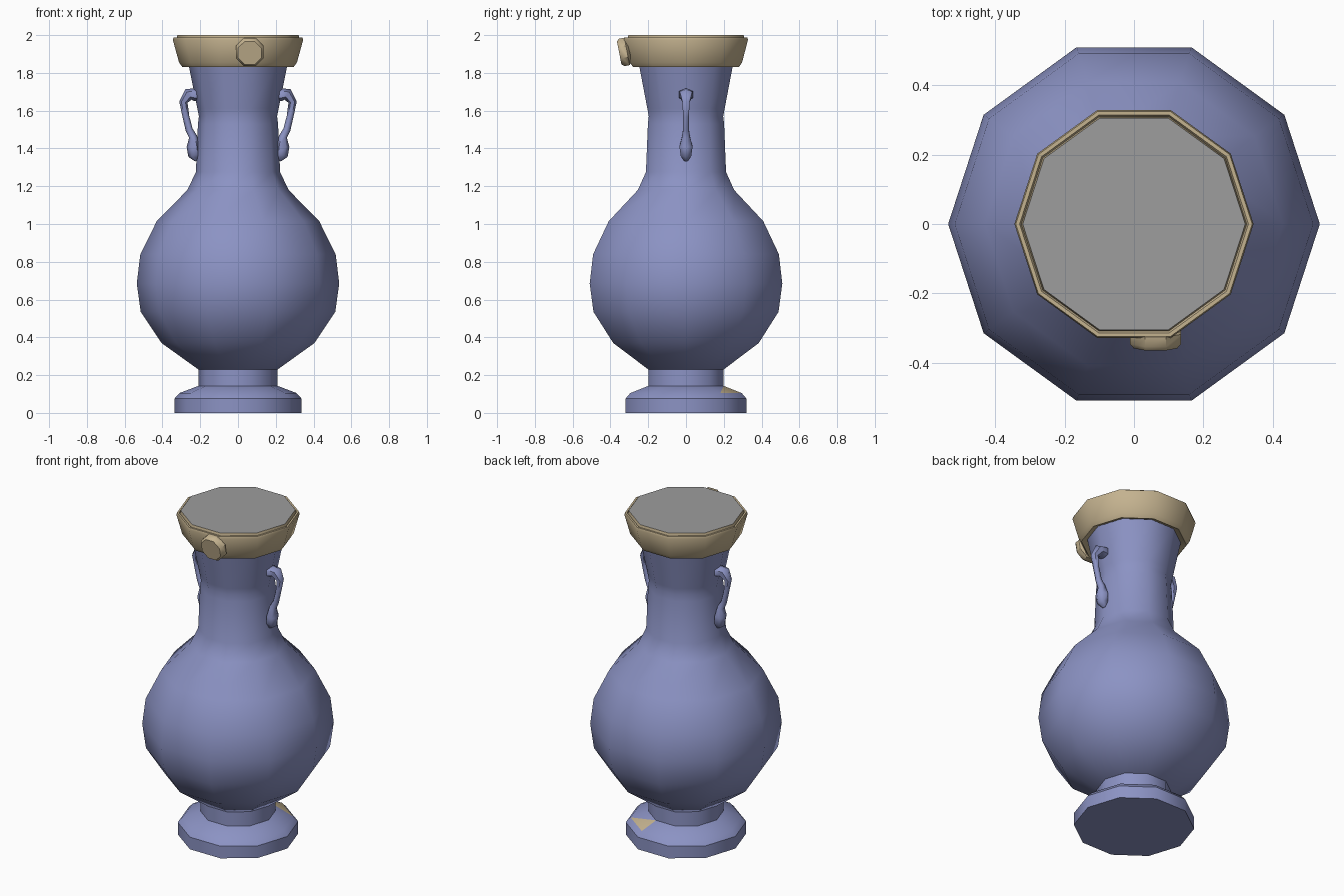
import bpy, bmesh, math
from mathutils import Vector, Matrix

cube = bpy.data.objects.get("Cube")
if cube:
    bpy.data.objects.remove(cube, do_unlink=True)

SIDES = 10


def material(name, rgb):
    m = bpy.data.materials.new(name)
    m.use_nodes = True
    m.diffuse_color = (*rgb, 1)
    m.node_tree.nodes["Principled BSDF"].inputs["Base Color"].default_value = (*rgb, 1)
    return m


blue = material("blue glaze", (0.26, 0.29, 0.55))
tan = material("tan", (0.55, 0.445, 0.275))
grey = material("grey", (0.34, 0.34, 0.34))


def finish(name, bm, mats, angle=40):
    bmesh.ops.recalc_face_normals(bm, faces=bm.faces)
    mesh = bpy.data.meshes.new(name)
    bm.to_mesh(mesh)
    bm.free()
    for m in mats:
        mesh.materials.append(m)
    ob = bpy.data.objects.new(name, mesh)
    bpy.context.collection.objects.link(ob)
    bpy.ops.object.select_all(action='DESELECT')
    ob.select_set(True)
    bpy.context.view_layer.objects.active = ob
    bpy.ops.object.shade_smooth_by_angle(angle=math.radians(angle))
    return ob


def loft(bm, rings):
    """Skin a list of equal-sized point rings and cap both ends."""
    rings = [[bm.verts.new(p) for p in ring] for ring in rings]
    n = len(rings[0])
    for a, b in zip(rings, rings[1:]):
        for i in range(n):
            j = (i + 1) % n
            bm.faces.new((a[i], a[j], b[j], b[i]))
    caps = [bm.faces.new(rings[0]), bm.faces.new(rings[-1])]
    return rings, caps


def lathe(bm, profile, sides=SIDES):
    turn = [2 * math.pi * i / sides for i in range(sides)]
    return loft(bm, [[(r * math.cos(t), r * math.sin(t), z) for t in turn]
                     for r, z in profile])


# Foot, with one tan triangular chip on its sloping shoulder
bm = bmesh.new()
rings, _ = lathe(bm, [(.337, 0), (.337, .075), (.31, .105), (.21, .143), (.21, .235)])
outer, inner = rings[2], rings[3]
quad = next(f for f in bm.faces
            if {outer[1], outer[2], inner[1], inner[2]} == set(f.verts))
bmesh.utils.face_split(quad, outer[1], inner[2])
for f in bm.faces:
    if set(f.verts) == {outer[1], outer[2], inner[2]}:
        f.material_index = 1
finish("foot", bm, [blue, tan])

# Round body and flared neck
bm = bmesh.new()
lathe(bm, [(.21, .23), (.405, .37), (.515, .535), (.536, .685), (.517, .84),
           (.43, 1.015), (.268, 1.18), (.223, 1.275), (.212, 1.53), (.207, 1.57),
           (.215, 1.61), (.262, 1.845)])
finish("body_and_neck", bm, [blue])

# Rim collar with a grooved top and a grey lid face
bm = bmesh.new()
_, caps = lathe(bm, [(.255, 1.85), (.295, 1.832), (.312, 1.855), (.345, 1.975),
                     (.341, 1.988), (.33, 1.988), (.325, 1.98), (.321, 2.0)])
caps[1].material_index = 1
finish("rim", bm, [tan, grey])

# Round button on the front of the rim, tilted with its slope
bm = bmesh.new()
lathe(bm, [(.06, -.035), (.08, -.02), (.08, .008), (.068, .022)], 8)
tilt = Matrix.Rotation(math.radians(101), 4, 'X')
spin = Matrix.Rotation(math.radians(22.5), 4, 'Z')
bmesh.ops.transform(bm, verts=bm.verts, matrix=Matrix.Translation((.062, -.332, 1.91)) @ tilt @ spin)
finish("rim_button", bm, [tan])

# Pair of ear handles: x, z, half thickness, half width
path = [(.195, 1.672, .02, .028), (.225, 1.685, .036, .043), (.262, 1.686, .032, .038),
        (.289, 1.645, .022, .022), (.276, 1.57, .018, .018), (.259, 1.5, .019, .018),
        (.238, 1.462, .022, .024), (.236, 1.41, .036, .04), (.23, 1.365, .034, .032),
        (.215, 1.338, .014, .012)]
points = [Vector((x, 0, z)) for x, z, _, _ in path]
rings = []
for i, (_, _, thick, wide) in enumerate(path):
    along = (points[min(i + 1, len(path) - 1)] - points[max(i - 1, 0)]).normalized()
    side = Vector((0, 1, 0))
    out = side.cross(along)
    rings.append([points[i] + out * thick * math.cos(t) + side * wide * math.sin(t)
                  for t in (math.pi * k / 3 for k in range(6))])
bm = bmesh.new()
loft(bm, rings)
handles = finish("handles", bm, [blue], 60)
handles.modifiers.new("mirror", 'MIRROR').use_axis[0] = True
